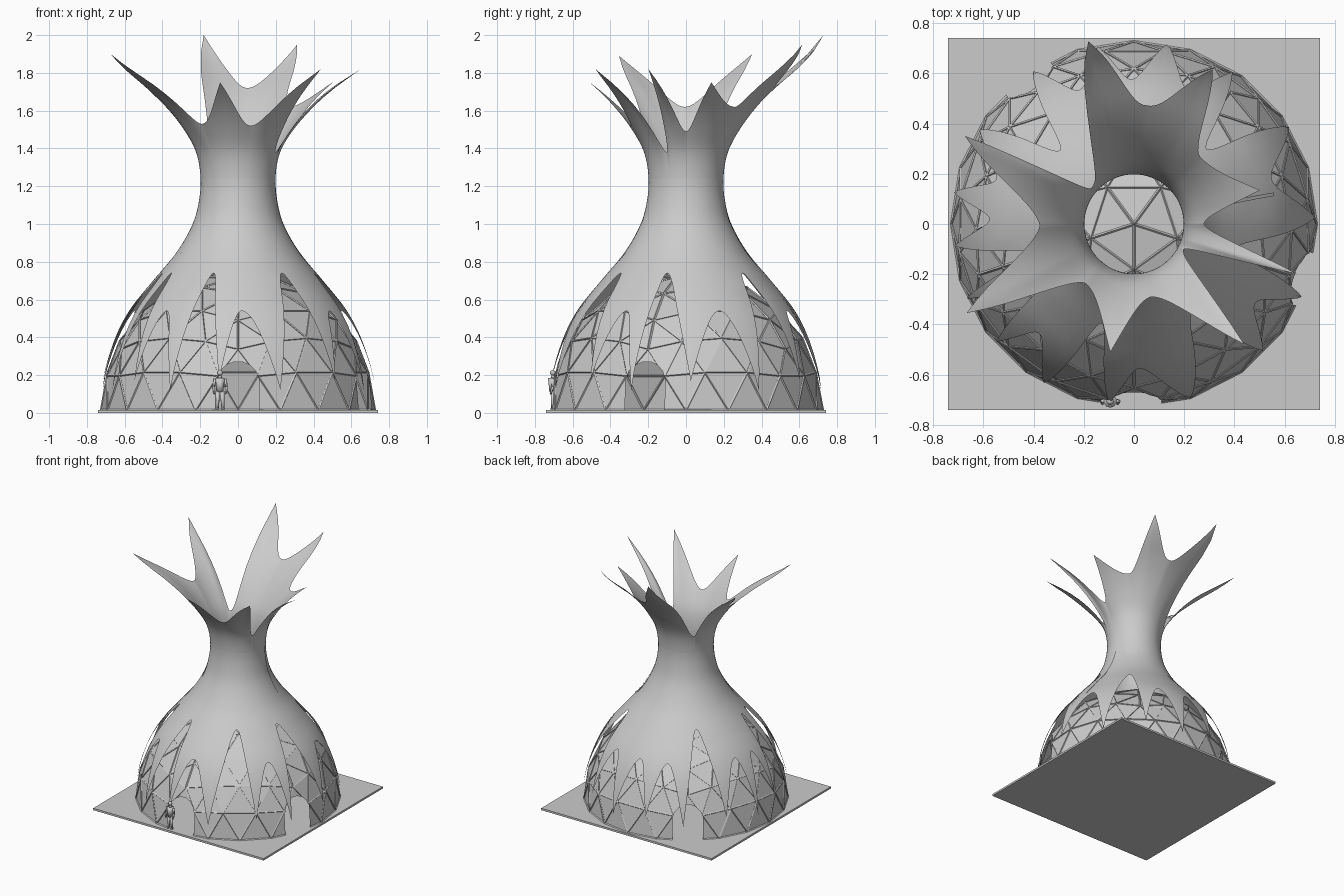
import bpy, bmesh
from math import radians, cos, sin, pi
from mathutils import Vector, Matrix

cube = bpy.data.objects.get("Cube")
if cube:
    bpy.data.objects.remove(cube, do_unlink=True)

grey = bpy.data.materials.new("light_grey")
grey.use_nodes = True
grey.diffuse_color = (0.6, 0.6, 0.6, 1)
grey.node_tree.nodes["Principled BSDF"].inputs["Base Color"].default_value = (0.6, 0.6, 0.6, 1)

FLOOR, NECK, DOME_R = 0.015, 1.24, 0.725


def add_object(name, bm, smooth=False):
    mesh = bpy.data.meshes.new(name)
    bm.to_mesh(mesh)
    bm.free()
    mesh.materials.append(grey)
    for poly in mesh.polygons:
        poly.use_smooth = smooth
    obj = bpy.data.objects.new(name, mesh)
    bpy.context.collection.objects.link(obj)
    return obj


def rod(bm, a, b, r1, r2, sides):
    a, b = Vector(a), Vector(b)
    turn = (b - a).to_track_quat('Z', 'Y').to_matrix().to_4x4()
    bmesh.ops.create_cone(bm, cap_ends=True, segments=sides, radius1=r1, radius2=r2,
                          depth=(b - a).length, matrix=Matrix.Translation((a + b) / 2) @ turn)


# Ground plate
bm = bmesh.new()
bmesh.ops.create_cube(bm, size=1, matrix=Matrix.Translation((0, 0, FLOOR / 2))
                      @ Matrix.Diagonal((1.48, 1.48, FLOOR, 1)))
add_object("ground_plate", bm)


# Arched doorways cut through the dome
def cut_door(bm, degrees):
    out = Vector((cos(radians(degrees)), sin(radians(degrees)), 0))
    side = Vector((-out.y, out.x, 0))
    half, spring = 0.11, 0.16
    planes = []
    for i in range(9):
        a = pi * i / 8
        n = side * cos(a) + Vector((0, 0, sin(a)))
        planes.append((Vector((0, 0, spring)) + n * half, n))
    near = lambda f: (f.calc_center_median().dot(out) > 0.4
                      and abs(f.calc_center_median().dot(side)) < 0.35
                      and f.calc_center_median().z < 0.45)
    for co, n in planes:
        faces = [f for f in bm.faces if near(f)]
        geom = set(faces)
        for f in faces:
            geom.update(f.edges)
            geom.update(f.verts)
        bmesh.ops.bisect_plane(bm, geom=list(geom), plane_co=co, plane_no=n, dist=1e-5)
    inside = [f for f in bm.faces if near(f) and
              all((f.calc_center_median() - co).dot(n) < 0 for co, n in planes)]
    bmesh.ops.delete(bm, geom=inside, context='FACES')


# Geodesic dome panels and struts
dome = bmesh.new()
bmesh.ops.create_icosphere(dome, subdivisions=3, radius=DOME_R,
                           matrix=Matrix.Rotation(radians(-18), 4, 'Z'))
bmesh.ops.delete(dome, geom=[f for f in dome.faces if f.calc_center_median().z < 0],
                 context='FACES')
bmesh.ops.translate(dome, verts=dome.verts, vec=(0, 0, FLOOR))
struts = bmesh.new()
for e in dome.edges:
    rod(struts, e.verts[0].co, e.verts[1].co, 0.006, 0.006, 4)
for angle in (-90, -18, 126):
    cut_door(dome, angle)
    cut_door(struts, angle)
add_object("dome_panels", dome)
add_object("dome_struts", struts)

# Radius of the fabric skin at each height
PROFILE = [(0.05, 0.735), (0.2, 0.715), (0.4, 0.65), (0.55, 0.57), (0.7, 0.45), (0.85, 0.325),
           (1.0, 0.24), (1.12, 0.207), (1.24, 0.198), (1.38, 0.222), (1.5, 0.285),
           (1.62, 0.375), (1.72, 0.475), (1.82, 0.6), (1.9, 0.69), (2.0, 0.77)]


def radius(z):
    last = len(PROFILE) - 1
    slope = lambda i: ((PROFILE[min(i + 1, last)][1] - PROFILE[max(i - 1, 0)][1])
                       / (PROFILE[min(i + 1, last)][0] - PROFILE[max(i - 1, 0)][0]))
    i = max([k for k in range(last) if PROFILE[k][0] <= z], default=0)
    (z0, r0), (z1, r1) = PROFILE[i], PROFILE[i + 1]
    h = z1 - z0
    t = (z - z0) / h
    return (r0 * (1 + 2 * t) * (1 - t) ** 2 + r1 * t * t * (3 - 2 * t)
            + h * t * (1 - t) * (slope(i) * (1 - t) - slope(i + 1) * t))


def on_skin(degrees, z, scale=1.0):
    r = radius(z) * scale
    return Vector((r * cos(radians(degrees)), r * sin(radians(degrees)), z))


# Fabric skin running from the neck to an edge of alternating notches and pointed tips
def skin(name, notches, tips, steps=12, rows=28):
    bm = bmesh.new()
    columns = []
    count = len(notches)
    for i, (na, nz) in enumerate(notches):
        for j, direction in ((i - 1, -1), (i, 1)):
            ta, tz, tr = tips[j % count]
            gap = (ta - na) * direction % 360 * direction
            flare = tr / radius(tz) - 1 if tr else 0
            us = [k / steps for k in range(steps + 1)]
            part = [(na + gap * u, nz + (tz - nz) * u * u, flare * u) for u in us]
            columns += part[:0:-1] if direction < 0 else part[:-1]
    grid = []
    for a, z, flare in columns:
        grid.append([bm.verts.new(on_skin(a, NECK + (z - NECK) * k / rows,
                                          1 + flare * (k / rows) ** 2))
                     for k in range(rows + 1)])
    for i, col in enumerate(grid):
        nxt = grid[(i + 1) % len(grid)]
        for k in range(rows):
            bm.faces.new((col[k], nxt[k], nxt[k + 1], col[k + 1]))
    bmesh.ops.recalc_face_normals(bm, faces=bm.faces)
    return add_object(name, bm, smooth=True)


# Flared crown: notch (angle, height) followed by tip (angle, height, radius)
skin("upper_crown",
     [(0, 1.49), (44, 1.62), (84, 1.72), (140, 1.38), (181, 1.62), (231, 1.53), (283, 1.52),
      (333, 1.38)],
     [(15, 1.75, 0.52), (63, 1.95, 0.69), (104, 2.0, 0.75), (152.5, 1.9, 0.76),
      (208, 1.89, 0.755), (259.5, 1.75, 0.52), (312.5, 1.82, 0.65), (343, 1.82, 0.68)])

# Skirt with tall and short openings above the dome
TALL, SHORT = 0.74, 0.54
openings = [(-131, SHORT), (-108, TALL), (-88, SHORT), (-56, TALL), (-33, SHORT), (-14, TALL),
            (18, SHORT), (46, TALL), (68, SHORT), (91, SHORT), (112, SHORT), (135, TALL),
            (162, SHORT), (178, SHORT), (196, TALL), (212, TALL)]
points = []
for i, (angle, _) in enumerate(openings):
    gap = (openings[(i + 1) % len(openings)][0] - angle) % 360
    points.append((angle + gap / 2, 0.12 + 0.05 * (i % 2), None))
skin("lower_skirt", openings, points)

# Overlapping seam down the skirt
bm = bmesh.new()
previous = None
for k in range(31):
    z = NECK - (NECK - 0.56) * k / 30
    angle = 14 - 2 * k / 30
    half = 0.4 / radius(z)
    pair = [bm.verts.new(on_skin(angle + s * half, z, 1 + 0.006 / radius(z))) for s in (-1, 1)]
    if previous:
        bm.faces.new((previous[0], previous[1], pair[1], pair[0]))
    previous = pair
add_object("skirt_seam", bm, smooth=True)

# Standing person beside the front doorway
bm = bmesh.new()
px, py = -0.095, -0.705
for s in (-1, 1):
    hip, foot = px + s * 0.011, px + s * 0.016
    rod(bm, (foot, py, FLOOR), (hip, py, 0.115), 0.008, 0.012, 8)
    rod(bm, (foot, py - 0.012, FLOOR + 0.005), (foot, py + 0.01, FLOOR + 0.005), 0.006, 0.006, 8)
    rod(bm, (px + s * 0.026, py, 0.18), (px + s * 0.034, py, 0.14), 0.008, 0.007, 8)
    rod(bm, (px + s * 0.034, py, 0.14), (px + s * 0.03, py - 0.012, 0.1), 0.007, 0.005, 8)
rod(bm, (px, py, 0.11), (px, py, 0.185), 0.018, 0.026, 10)
rod(bm, (px, py, 0.185), (px, py, 0.2), 0.012, 0.007, 8)
bmesh.ops.create_uvsphere(bm, u_segments=10, v_segments=8, radius=0.015,
                          matrix=Matrix.Translation((px, py, 0.212)))
add_object("person", bm, smooth=True)
